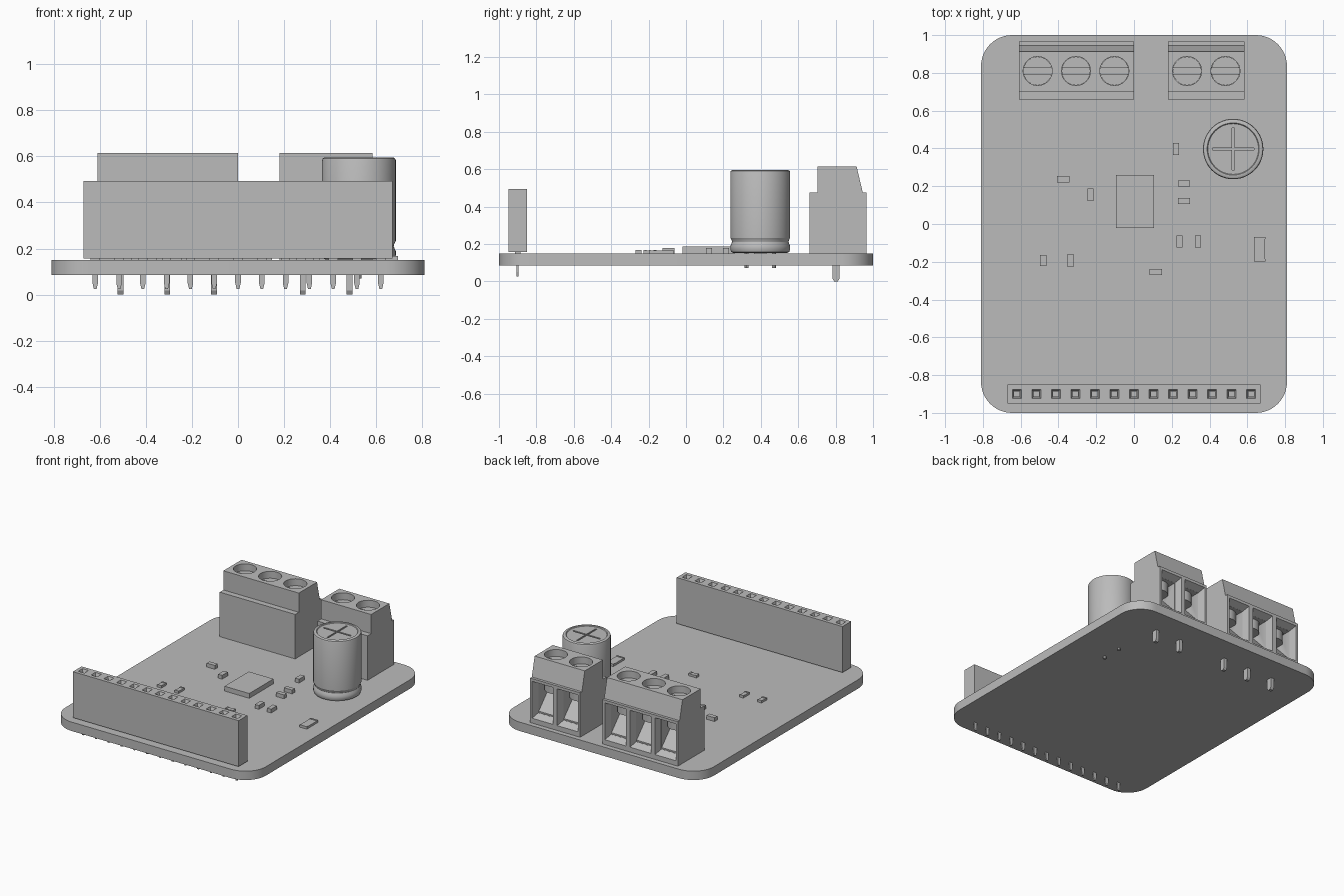
import bpy
import bmesh
from math import pi, cos, sin, radians
from mathutils import Vector

old = bpy.data.objects.get("Cube")
if old:
    bpy.data.objects.remove(old, do_unlink=True)

grey = bpy.data.materials.new("plain grey")
grey.use_nodes = True
grey.diffuse_color = (0.5, 0.5, 0.5, 1)
grey.node_tree.nodes["Principled BSDF"].inputs["Base Color"].default_value = (0.5, 0.5, 0.5, 1)


def finish(name, bm):
    bmesh.ops.recalc_face_normals(bm, faces=bm.faces)
    mesh = bpy.data.meshes.new(name)
    bm.to_mesh(mesh)
    bm.free()
    mesh.materials.append(grey)
    obj = bpy.data.objects.new(name, mesh)
    bpy.context.collection.objects.link(obj)
    return obj


def place(axis, u, v, w):
    return {"x": (w, u, v), "y": (u, w, v), "z": (u, v, w)}[axis]


def prism(name, pts, axis, lo, hi, end=1.0):
    """Extrude a polygon along an axis; end scales the far outline."""
    bm = bmesh.new()
    cu = sum(p[0] for p in pts) / len(pts)
    cv = sum(p[1] for p in pts) / len(pts)
    near = [bm.verts.new(place(axis, u, v, lo)) for u, v in pts]
    far = [bm.verts.new(place(axis, cu + (u - cu) * end, cv + (v - cv) * end, hi))
           for u, v in pts]
    bm.faces.new(near)
    bm.faces.new(far)
    for i in range(len(pts)):
        j = (i + 1) % len(pts)
        bm.faces.new((near[i], near[j], far[j], far[i]))
    return finish(name, bm)


def rect(u, v, w, h):
    return [(u - w / 2, v - h / 2), (u + w / 2, v - h / 2),
            (u + w / 2, v + h / 2), (u - w / 2, v + h / 2)]


def circle(u, v, r, n=32):
    return [(u + r * cos(2 * pi * i / n), v + r * sin(2 * pi * i / n)) for i in range(n)]


def box(name, x, y, w, d, lo, hi):
    return prism(name, rect(x, y, w, d), "z", lo, hi)


def smooth(obj):
    bpy.ops.object.select_all(action="DESELECT")
    obj.select_set(True)
    bpy.context.view_layer.objects.active = obj
    bpy.ops.object.shade_smooth_by_angle(angle=radians(30))


def cut(obj, cutters):
    for c in cutters:
        c.hide_render = True
        mod = obj.modifiers.new("cut", "BOOLEAN")
        mod.operation = "DIFFERENCE"
        mod.solver = "EXACT"
        mod.object = c
        bpy.context.view_layer.objects.active = obj
        bpy.ops.object.modifier_apply(modifier=mod.name)
        bpy.data.objects.remove(c, do_unlink=True)


BOTTOM, TOP = 0.085, 0.15

# Circuit board with rounded corners
R = 0.165
outline = []
for k, (sx, sy) in enumerate([(1, 1), (-1, 1), (-1, -1), (1, -1)]):
    for i in range(13):
        a = pi / 2 * (k + i / 12)
        outline.append((sx * (0.81 - R) + R * cos(a), sy * (1 - R) + R * sin(a)))
smooth(prism("board", outline, "z", BOTTOM, TOP))

# Pin header socket along the front edge
header = box("pin_header", 0, -0.9, 1.34, 0.1, 0.157, 0.493)
cutters = []
for i in range(13):
    x = (i - 6) * 0.1033
    cutters.append(prism("funnel", rect(x, -0.9, 0.05, 0.05), "z", 0.494, 0.47, 0.6))
    cutters.append(box("socket", x, -0.9, 0.029, 0.029, 0.38, 0.48))
    # Tapered pin below, shoulder under the housing
    pin = [(x - 0.012, 0.16), (x - 0.012, 0.05), (x - 0.006, 0.025),
           (x + 0.006, 0.025), (x + 0.012, 0.05), (x + 0.012, 0.16)]
    prism(f"header_pin_{i + 1}", pin, "y", -0.905, -0.895)
    box(f"header_shoulder_{i + 1}", x, -0.9, 0.04, 0.03, TOP, 0.16)
cut(header, cutters)


# Screw terminal blocks along the back edge
def terminal_block(name, lo, hi, centres):
    side = [(0.66, TOP), (0.66, 0.475), (0.702, 0.475), (0.702, 0.615),
            (0.912, 0.615), (0.945, 0.475), (0.965, 0.475), (0.965, TOP)]
    body = prism(name, side, "x", lo, hi)
    cutters = []
    for i, x in enumerate(centres):
        cutters.append(prism("mouth", rect(x, 0.32, 0.17, 0.27), "y", 0.966, 0.915, 0.82))
        cutters.append(prism("cavity", rect(x, 0.32, 0.138, 0.22), "y", 0.92, 0.73))
        cutters.append(prism("screw_hole", circle(x, 0.81, 0.077), "z", 0.4, 0.63))
    cut(body, cutters)
    smooth(body)
    for i, x in enumerate(centres):
        # Slotted screw
        screw = prism(f"{name}_screw_{i + 1}", circle(x, 0.81, 0.076), "z", 0.36, 0.565)
        cut(screw, [box("slot", x, 0.81, 0.2, 0.03, 0.535, 0.6)])
        smooth(screw)
        # Sloped wire clamp inside the opening
        ramp = [(0.73, 0.21), (0.91, 0.21), (0.91, 0.22), (0.75, 0.39), (0.73, 0.39)]
        prism(f"{name}_clamp_{i + 1}", ramp, "x", x - 0.069, x + 0.069)
        # Solder tab with rounded tip
        tab = [(0.782, 0.16), (0.782, 0.02), (0.792, 0.003),
               (0.812, 0.003), (0.822, 0.02), (0.822, 0.16)]
        prism(f"{name}_tab_{i + 1}", [(y, max(0, z - 0.003)) for y, z in tab],
              "x", x - 0.0125, x + 0.0125)


terminal_block("terminal_block_triple", -0.61, 0.0, (-0.51, -0.307, -0.104))
terminal_block("terminal_block_double", 0.18, 0.585, (0.281, 0.484))

# Round capacitor with a crimped waist
CX, CY = 0.525, 0.397
profile = [(0, 0.152), (0.145, 0.152), (0.155, 0.157), (0.16, 0.17), (0.16, 0.188),
           (0.155, 0.2), (0.151, 0.21), (0.153, 0.22), (0.16, 0.232), (0.16, 0.583),
           (0.157, 0.591), (0.15, 0.595), (0.138, 0.595), (0.134, 0.59), (0, 0.59)]
bm = bmesh.new()
verts = [bm.verts.new((CX + r, CY, z)) for r, z in profile]
edges = [bm.edges.new(pair) for pair in zip(verts, verts[1:])]
bmesh.ops.spin(bm, geom=verts + edges, cent=(CX, CY, 0), axis=Vector((0, 0, 1)),
               angle=2 * pi, steps=48, use_duplicate=False)
bmesh.ops.remove_doubles(bm, verts=bm.verts, dist=0.0005)
capacitor = finish("capacitor", bm)
cut(capacitor, [box("score_x", CX, CY, 0.22, 0.012, 0.582, 0.6),
                box("score_y", CX, CY, 0.012, 0.22, 0.582, 0.6)])
smooth(capacitor)
for i, s in enumerate((-1, 1)):
    smooth(prism(f"capacitor_lead_{i + 1}", circle(CX, CY + s * 0.073, 0.011, 12),
                 "z", 0.07, 0.155))

# Main chip
box("chip", 0.005, 0.12, 0.2, 0.28, TOP, 0.185)

# Small capacitors: x, y, and whether they lie along x
small_caps = [(-0.375, 0.237, 1), (-0.23, 0.155, 0), (0.222, 0.397, 0), (0.265, 0.215, 1),
              (0.265, 0.122, 1), (0.24, -0.093, 0), (0.34, -0.093, 0)]
for i, (x, y, along) in enumerate(small_caps):
    w, d = (0.065, 0.032) if along else (0.032, 0.065)
    box(f"small_capacitor_{i + 1}", x, y, w, d, TOP, 0.178)

# Flat resistors with raised end caps: x, y, width, depth
resistors = [(-0.48, -0.193, 0.034, 0.06), (-0.337, -0.193, 0.032, 0.07),
             (0.115, -0.254, 0.066, 0.032), (0.665, -0.133, 0.06, 0.13)]
for i, (x, y, w, d) in enumerate(resistors):
    box(f"resistor_{i + 1}", x, y, w * 0.98, d * 0.98, TOP, 0.165)
    for s in (-1, 1):
        if w > d:
            box(f"resistor_{i + 1}_end", x + s * (w / 2 - 0.006), y, 0.012, d, TOP, 0.168)
        else:
            box(f"resistor_{i + 1}_end", x, y + s * (d / 2 - 0.006), w, 0.012, TOP, 0.168)
